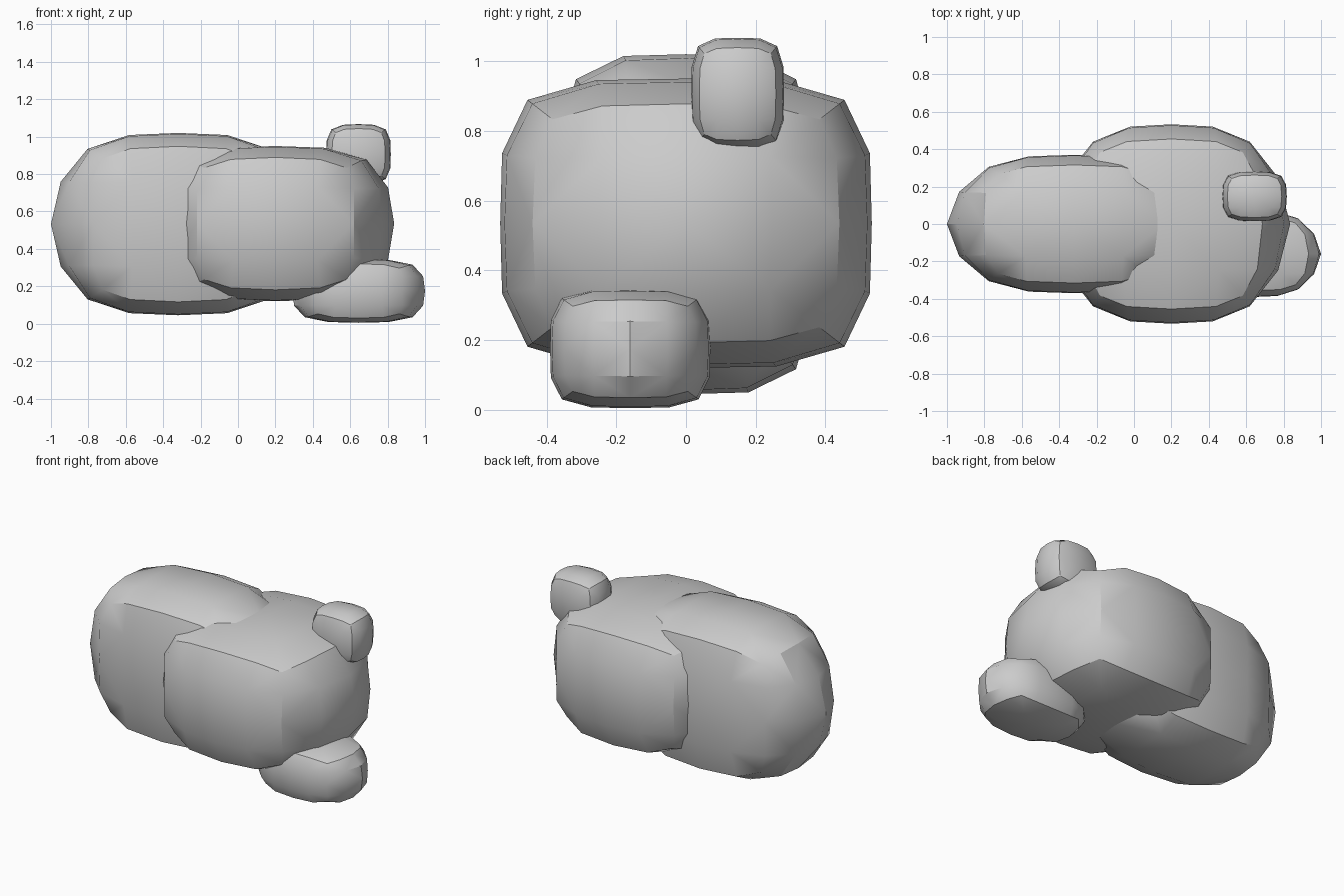
import bpy, bmesh, math
from mathutils import Vector

if "Cube" in bpy.data.objects:
    bpy.data.objects.remove(bpy.data.objects["Cube"])


def average(points):
    points = list(points)
    return sum(points, Vector()) / len(points)


def catmull_clark(bm):
    """One smoothing subdivision step of a closed quad cage."""
    out = bmesh.new()
    centre = {f: f.calc_center_median() for f in bm.faces}
    fp = {f: out.verts.new(centre[f]) for f in bm.faces}
    ep = {e: out.verts.new(average([v.co for v in e.verts] +
                                   [centre[f] for f in e.link_faces]))
          for e in bm.edges}
    vp = {}
    for v in bm.verts:
        n = len(v.link_edges)
        face_avg = average(centre[f] for f in v.link_faces)
        edge_avg = average((e.verts[0].co + e.verts[1].co) / 2 for e in v.link_edges)
        vp[v] = out.verts.new((face_avg + 2 * edge_avg + (n - 3) * v.co) / n)
    for f in bm.faces:
        for lp in f.loops:
            out.faces.new((vp[lp.vert], ep[lp.edge], fp[f], ep[lp.link_loop_prev.edge]))
    bm.free()
    return out


def lobe(name, lo, hi, xy, xz, corner):
    """Rounded block filling the box lo..hi; xy, xz and corner set the x roundness."""
    bm = bmesh.new()
    bmesh.ops.create_cube(bm, size=2)
    bmesh.ops.subdivide_edges(bm, edges=bm.edges[:], cuts=1, use_grid_fill=True)
    cage = {
        (1, 1, 0): (xy, 0.92, 0),
        (1, 0, 1): (xz, 0, 0.92),
        (0, 1, 1): (0, 0.97, 0.97),
        (1, 1, 1): (corner, 0.85, 0.85),
    }
    for v in bm.verts:
        key = tuple(int(abs(c) > 0.5) for c in v.co)
        if key in cage:
            v.co = [math.copysign(k, c) for k, c in zip(cage[key], v.co)]
    bm = catmull_clark(bm)
    # Fit the lobe to its box
    peak = [max(abs(v.co[i]) for v in bm.verts) for i in range(3)]
    for v in bm.verts:
        v.co = [(lo[i] + hi[i]) / 2 + v.co[i] / peak[i] * (hi[i] - lo[i]) / 2
                for i in range(3)]
    bmesh.ops.recalc_face_normals(bm, faces=bm.faces[:])
    mesh = bpy.data.meshes.new(name)
    bm.to_mesh(mesh)
    bm.free()
    ob = bpy.data.objects.new(name, mesh)
    bpy.context.collection.objects.link(ob)
    bpy.ops.object.select_all(action='DESELECT')
    ob.select_set(True)
    bpy.context.view_layer.objects.active = ob
    bpy.ops.object.shade_smooth_by_angle(angle=math.radians(30))
    return ob


# Tall narrow lobe on the left
lobe("left_lobe", (-1.0, -0.37, 0.045), (0.36, 0.37, 1.02), 0.58, 0.643, 0.63)
# Wide main lobe
lobe("main_lobe", (-0.435, -0.533, 0.12), (0.835, 0.533, 0.95), 0.58, 0.75, 0.63)
# Low lobe at the right
lobe("lower_lobe", (0.29, -0.39, 0.005), (1.0, 0.07, 0.345), 0.58, 0.84, 0.65)
# Small upright lobe on top
lobe("upper_lobe", (0.472, 0.015, 0.745), (0.817, 0.281, 1.067), 0.93, 0.96, 0.82)
